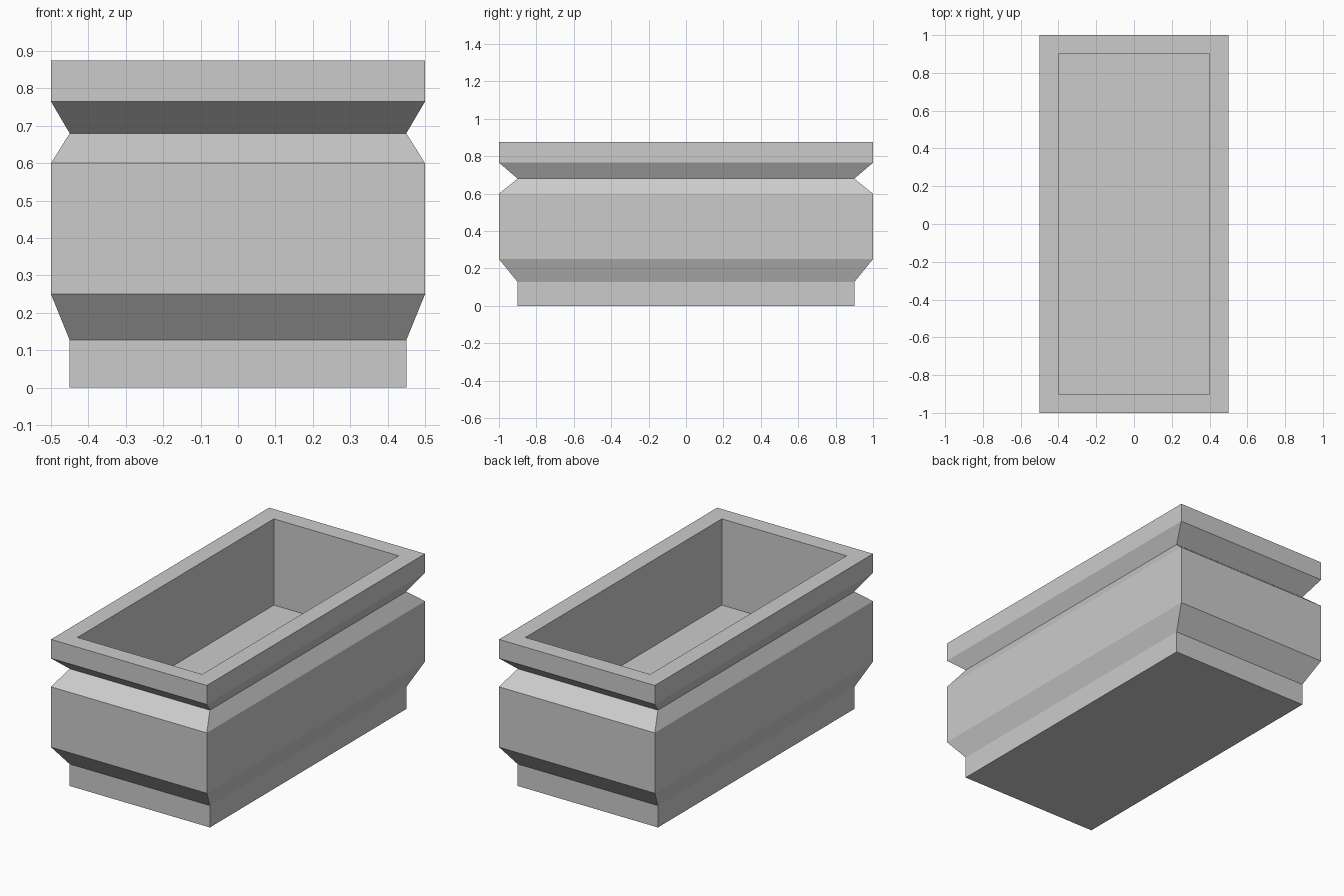
import bpy, bmesh

cube = bpy.data.objects.get("Cube")
if cube:
    bpy.data.objects.remove(cube, do_unlink=True)

# Plain grey stone
stone = bpy.data.materials.new("grey stone")
stone.use_nodes = True
grey = (0.6, 0.6, 0.6, 1)
stone.diffuse_color = grey
stone.node_tree.nodes["Principled BSDF"].inputs["Base Color"].default_value = grey

# Rectangular rings (half width, half length, height), up the outside then down the inside
profile = [
    (0.45, 0.9, 0),       # foot
    (0.45, 0.9, 0.127),
    (0.5, 1, 0.25),       # body
    (0.5, 1, 0.6),
    (0.45, 0.9, 0.68),    # neck groove
    (0.5, 1, 0.765),      # rim
    (0.5, 1, 0.875),
    (0.4, 0.9, 0.875),    # cavity
    (0.4, 0.9, 0.375),
]
corners = [(-1, -1), (1, -1), (1, 1), (-1, 1)]

bm = bmesh.new()
rings = [[bm.verts.new((sx * w, sy * l, z)) for sx, sy in corners]
         for w, l, z in profile]
for low, high in zip(rings, rings[1:]):
    for i in range(4):
        j = (i + 1) % 4
        bm.faces.new((low[i], low[j], high[j], high[i]))
bm.faces.new(rings[0][::-1])   # underside
bm.faces.new(rings[-1])        # cavity floor

mesh = bpy.data.meshes.new("planter_box")
bm.to_mesh(mesh)
bm.free()
mesh.materials.append(stone)
planter = bpy.data.objects.new("planter_box", mesh)
bpy.context.collection.objects.link(planter)
